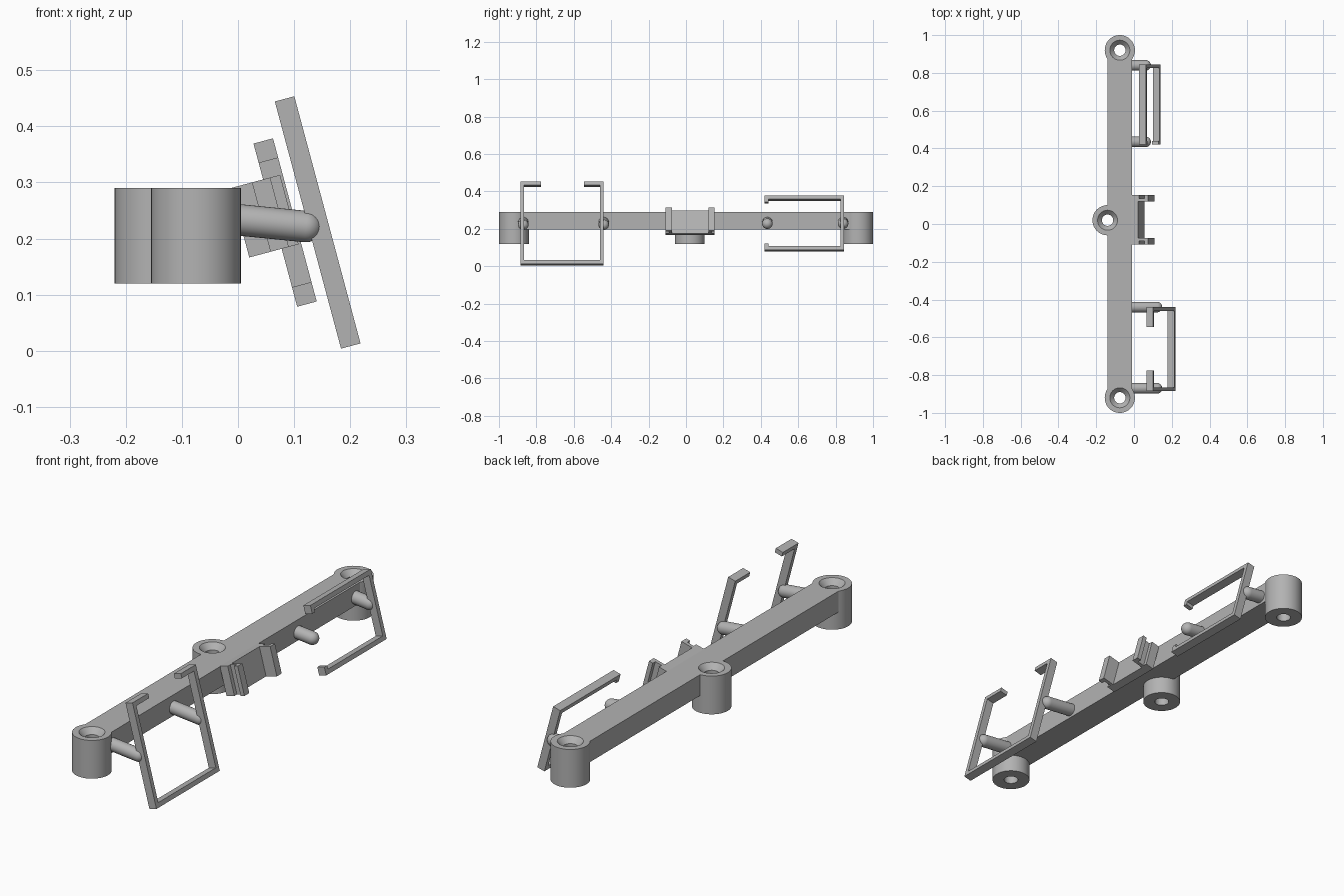
import bpy, bmesh, math
from mathutils import Vector, Matrix

if "Cube" in bpy.data.objects:
    bpy.data.objects.remove(bpy.data.objects["Cube"])

grey = bpy.data.materials.new("plain_grey")
grey.use_nodes = True
colour = (0.45, 0.45, 0.45, 1)
grey.diffuse_color = colour
grey.node_tree.nodes["Principled BSDF"].inputs["Base Color"].default_value = colour

TILT = math.radians(15)
OUT = Vector((math.cos(TILT), 0, math.sin(TILT)))     # away from the rail
DOWN = Vector((math.sin(TILT), 0, -math.cos(TILT)))   # along the leaning plane
SIDE = Vector((0, 1, 0))


def finish(name, bm, smooth=False):
    bmesh.ops.recalc_face_normals(bm, faces=bm.faces)
    mesh = bpy.data.meshes.new(name)
    bm.to_mesh(mesh)
    bm.free()
    mesh.materials.append(grey)
    obj = bpy.data.objects.new(name, mesh)
    bpy.context.collection.objects.link(obj)
    if smooth:
        bpy.ops.object.select_all(action='DESELECT')
        obj.select_set(True)
        bpy.context.view_layer.objects.active = obj
        bpy.ops.object.shade_smooth_by_angle(angle=math.radians(30))
    return obj


def prism(name, points, depth):
    """Extrude a closed outline along a vector."""
    bm = bmesh.new()
    face = bm.faces.new([bm.verts.new(p) for p in points])
    result = bmesh.ops.extrude_face_region(bm, geom=[face], use_keep_orig=True)
    verts = [g for g in result["geom"] if isinstance(g, bmesh.types.BMVert)]
    bmesh.ops.translate(bm, verts=verts, vec=depth)
    return finish(name, bm)


def lathe(name, profile, matrix, steps=48):
    """Revolve (radius, height) points that start and end on the axis."""
    bm = bmesh.new()
    verts = [bm.verts.new((r, 0, h)) for r, h in profile]
    edges = [bm.edges.new(pair) for pair in zip(verts, verts[1:])]
    bmesh.ops.spin(bm, geom=verts + edges, cent=(0, 0, 0), axis=(0, 0, 1),
                   angle=math.tau, steps=steps)
    bmesh.ops.remove_doubles(bm, verts=bm.verts, dist=1e-5)
    bm.transform(matrix)
    return finish(name, bm, smooth=True)


def strip_outline(path, width):
    """Give an open right-angled centre line a constant width."""
    path = [Vector(p) for p in path]
    left, right = [], []
    for i, p in enumerate(path):
        dirs = [(b - a).normalized() for a, b in zip(path[max(i - 1, 0):i + 2], path[max(i - 1, 0) + 1:i + 2])]
        offset = Vector((0, 0))
        for d in dirs:
            offset += Vector((-d.y, d.x)) * width / 2
        left.append(p + offset)
        right.append(p - offset)
    return left + right[::-1]


def boolean(obj, tool, operation):
    mod = obj.modifiers.new(operation.lower(), 'BOOLEAN')
    mod.operation, mod.solver, mod.object = operation, 'EXACT', tool
    bpy.context.view_layer.objects.active = obj
    bpy.ops.object.modifier_apply(modifier=mod.name)
    bpy.data.objects.remove(tool)


# Rail with three countersunk screw bosses
BOTTOM, TOP, RADIUS = 0.12, 0.29, 0.08
rail = prism("mounting_rail",
             [(-0.14, -0.92, 0.197), (-0.01, -0.92, 0.197), (-0.01, 0.92, 0.197), (-0.14, 0.92, 0.197)],
             Vector((0, 0, TOP - 0.197)))
spots = [(-0.075, -0.92), (-0.14, 0.02), (-0.075, 0.92)]
for x, y in spots:
    place = Matrix.Translation((x, y, 0))
    boss = lathe("screw_boss", [(0, BOTTOM), (RADIUS, BOTTOM), (RADIUS, TOP), (0, TOP)], place)
    boolean(rail, boss, 'UNION')
for x, y in spots:
    place = Matrix.Translation((x, y, 0))
    hole = lathe("screw_hole", [(0, 0.1), (0.03, 0.1), (0.03, TOP - 0.025),
                                (0.053, TOP), (0.053, 0.31), (0, 0.31)], place)
    boolean(rail, hole, 'DIFFERENCE')
bpy.ops.object.select_all(action='DESELECT')
rail.select_set(True)
bpy.context.view_layer.objects.active = rail
bpy.ops.object.shade_smooth_by_angle(angle=math.radians(30))

# Round-ended pegs that carry the frames
PEG = 0.028
for y, reach in [(-0.87, 0.15), (-0.44, 0.15), (0.435, 0.09), (0.84, 0.09)]:
    start = Vector((-0.03, y, 0.2365))
    aim = Vector((1, 0, -0.1)).normalized()
    length = reach - PEG - start.x
    dome = [(PEG * math.cos(a), length + PEG * math.sin(a))
            for a in (math.pi / 2 * i / 8 for i in range(8))]
    lathe("support_peg", [(0, 0), (PEG, 0)] + dome + [(0, length + PEG)],
          Matrix.Translation(start) @ aim.to_track_quat('Z', 'Y').to_matrix().to_4x4(), 32)


# Leaning open frames, drawn as (sideways, down the slope) centre lines
def frame(name, top_centre, path):
    origin = Vector(top_centre) - OUT * 0.018
    outline = [origin + SIDE * p.x + DOWN * p.y for p in strip_outline(path, 0.02)]
    prism(name, outline, OUT * 0.036)


frame("upright_frame", (0.083, 0, 0.449),
      [(-0.775, 0.01), (-0.875, 0.01), (-0.875, 0.446), (-0.45, 0.446), (-0.45, 0.01), (-0.545, 0.01)])
frame("sideways_frame", (0.045, 0, 0.374),
      [(0.43, 0.036), (0.43, 0.01), (0.835, 0.01), (0.835, 0.291), (0.43, 0.291), (0.43, 0.265)])

# Central clip: back plate, two thin walls and outward lips
half = [(0.131, 0), (0.131, 0.04), (0.113, 0.04), (0.113, 0.072),
        (0.131, 0.072), (0.131, 0.091), (0.097, 0.091), (0.097, 0.036)]
section = half + [(-s, o) for s, o in half[::-1]]
clip_origin = Vector((-0.013, 0.022, 0.29))
prism("centre_clip", [clip_origin + SIDE * s + OUT * o for s, o in section], DOWN * 0.128)
